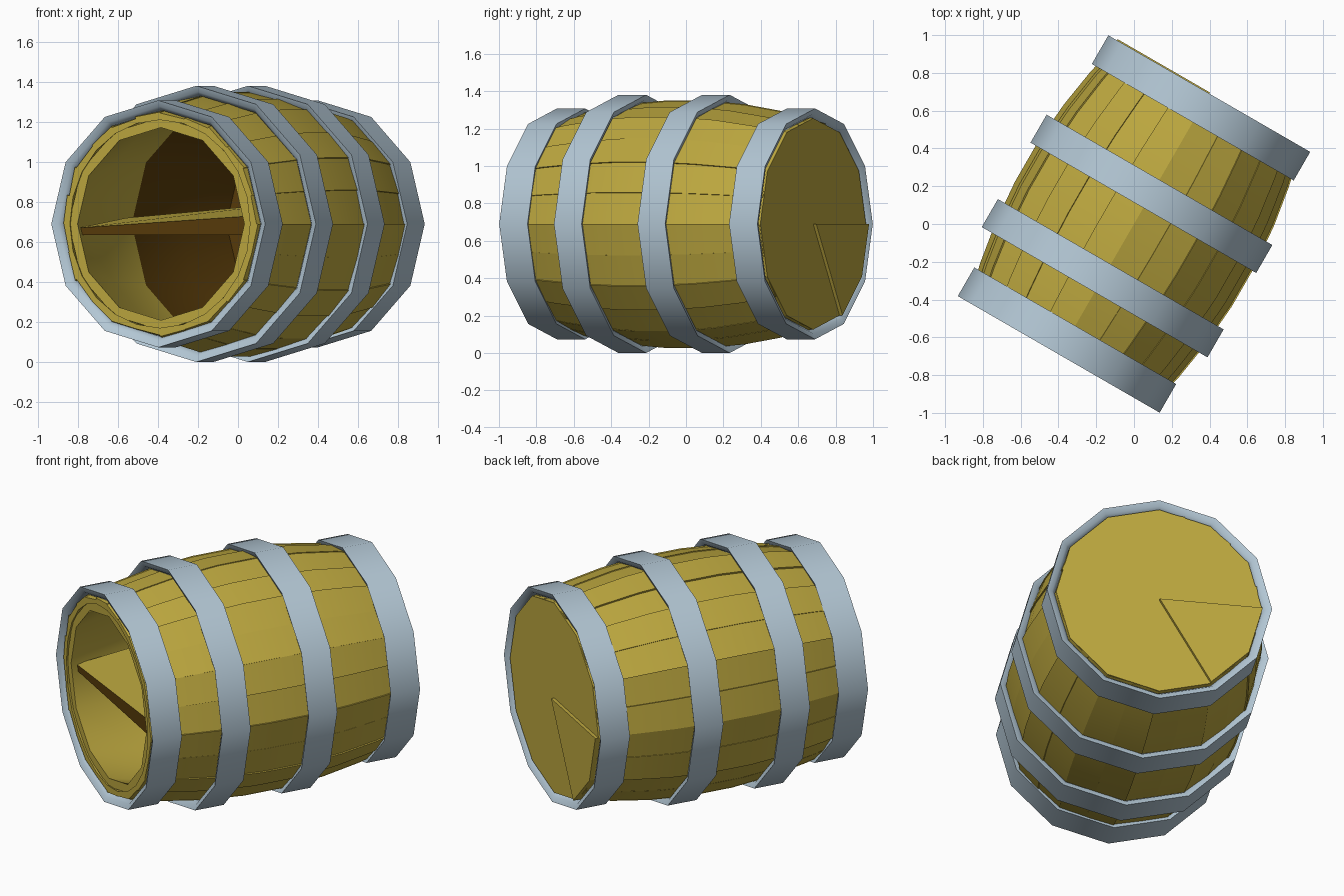
import bpy, bmesh, math, random
from mathutils import Matrix

if "Cube" in bpy.data.objects:
    bpy.data.objects.remove(bpy.data.objects["Cube"])

random.seed(7)
# barrel lies along local y, turned 30 degrees, axis at height 0.69
PLACE = Matrix.Translation((0, 0, 0.69)) @ Matrix.Rotation(math.radians(-30), 4, 'Z')


def material(name, color):
    m = bpy.data.materials.new(name)
    m.diffuse_color = (*color, 1)
    m.use_nodes = True
    m.node_tree.nodes["Principled BSDF"].inputs["Base Color"].default_value = m.diffuse_color
    return m


WOOD = material("golden wood", (0.51, 0.392, 0.05))
DARK = material("dark brown wood", (0.10, 0.045, 0.003))
STEEL = material("pale blue steel", (0.45, 0.57, 0.66))


def make(name, verts, faces, mats, rule=None, smooth=0):
    me = bpy.data.meshes.new(name)
    me.from_pydata(verts, [], faces)
    for m in mats:
        me.materials.append(m)
    bm = bmesh.new()
    bm.from_mesh(me)
    bmesh.ops.recalc_face_normals(bm, faces=bm.faces)
    if rule:
        for f in bm.faces:
            f.material_index = rule(f.calc_center_median())
    bm.to_mesh(me)
    bm.free()
    ob = bpy.data.objects.new(name, me)
    ob.matrix_world = PLACE
    bpy.context.collection.objects.link(ob)
    if smooth:
        bpy.ops.object.select_all(action='DESELECT')
        ob.select_set(True)
        bpy.context.view_layer.objects.active = ob
        bpy.ops.object.shade_smooth_by_angle(angle=math.radians(smooth))
    return ob


def polar(r, deg, y):
    a = math.radians(deg)
    return (r * math.cos(a), y, r * math.sin(a))


def bulge(y):
    return 0.668 - 0.17 * y * y


def lathe(name, profile, mats, n=12, rule=None):
    """Closed (radius, y) profile turned round the barrel axis."""
    k = len(profile)
    verts = [polar(r, 360 * i / n, y) for i in range(n) for r, y in profile]
    faces = [(i * k + j, i * k + (j + 1) % k,
              (i + 1) % n * k + (j + 1) % k, (i + 1) % n * k + j)
             for i in range(n) for j in range(k)]
    return make(name, verts, faces, mats, rule, 40)


def sector(name, r, a0, a1, y0, y1, mat):
    """Pie slice or, for a full turn, a disc."""
    steps = round((a1 - a0) / 30)
    full = a1 - a0 == 360
    ring = [a0 + 30 * i for i in range(steps if full else steps + 1)]
    pts = [(r, a) for a in ring] + ([] if full else [(0, 0)])
    n = len(pts)
    verts = [polar(q, a, y) for y in (y0, y1) for q, a in pts]
    faces = [tuple(range(n)), tuple(range(n, 2 * n))]
    faces += [(i, (i + 1) % n, n + (i + 1) % n, n + i) for i in range(n)]
    return make(name, verts, faces, [mat])


# staves: thin bowed boards, each with slightly uneven edges
YS = [-0.78, -0.58, -0.36, -0.12, 0.12, 0.36, 0.58, 0.78]
for i in range(24):
    lift = [random.uniform(-0.012, 0.003) for _ in range(2)]
    verts = []
    for y in YS:
        r = bulge(y)
        for e in range(2):
            a = 15 * (i + e)
            out = r * (0.98 if (i + e) % 2 else 1) + lift[e]
            verts += [polar(out, a, y), polar(r - 0.045, a, y)]
    faces = [(0, 1, 3, 2), tuple(4 * (len(YS) - 1) + c for c in (0, 2, 3, 1))]
    for j in range(len(YS) - 1):
        b = 4 * j
        faces += [(b + p, b + q, b + 4 + q, b + 4 + p)
                  for p, q in ((0, 2), (2, 3), (3, 1), (1, 0))]
    make(f"stave_{i + 1}", verts, faces, [WOOD], None, 30)

# inner lining: golden in the front half, dark in the back half
LY = [-0.77, -0.4, 0, 0.4, 0.75]
inner = [(bulge(y) - 0.095 + 0.04 * (1 - abs(y)), y) for y in LY]
outer = [(bulge(y) - 0.035, y) for y in reversed(LY)]
lining = lathe("inner_lining", inner + outer, [WOOD, DARK], 12,
               lambda c: int(c.y > 0))

# closed back end with one raised wedge, dark on the inside
sector("back_lid", 0.565, 0, 360, 0.76, 0.785, WOOD)
sector("back_lid_inside", 0.53, 0, 360, 0.735, 0.758, DARK)
sector("raised_lid_wedge", 0.565, 180, 240, 0.775, 0.804, WOOD)

# slanted board across the open front end: golden top, dark front and underside
verts = [(x, y, z) for x, front, back in ((-0.5, -0.02, 0.03), (0.5, 0.04, 0.11))
         for y, z in ((-0.73, front), (-0.25, back), (-0.25, -0.02), (-0.73, -0.055))]
make("inner_board", verts,
     [(0, 1, 2, 3), (4, 5, 6, 7), (0, 1, 5, 4), (1, 2, 6, 5), (2, 3, 7, 6), (3, 0, 4, 7)],
     [WOOD, DARK], lambda c: int(c.z < 0.02 and abs(c.x) < 0.1))

# steel hoops with hollowed edges
for i, (y0, y1, r) in enumerate([(-0.797, -0.622, 0.617), (-0.417, -0.246, 0.69),
                                 (0.099, 0.270, 0.69), (0.622, 0.797, 0.617)]):
    lathe(f"hoop_{i + 1}", [(r, y0), (r, y1), (r - 0.03, y1 - 0.012),
                            (r - 0.05, y1 - 0.04), (r - 0.05, y0 + 0.04),
                            (r - 0.03, y0 + 0.012)], [STEEL])
